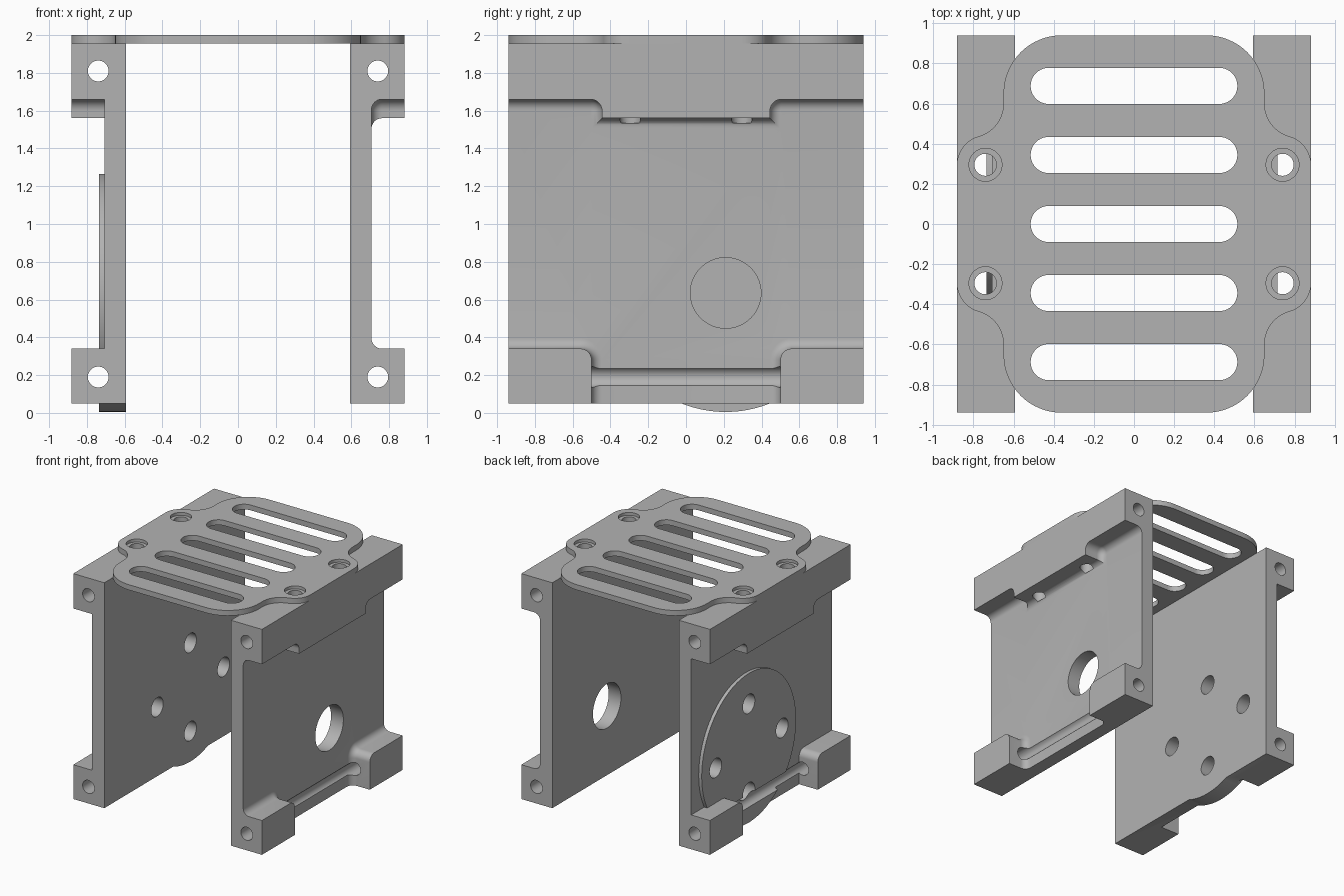
import bpy, bmesh, math
from mathutils import Matrix, Vector

cube = bpy.data.objects.get("Cube")
if cube:
    bpy.data.objects.remove(cube, do_unlink=True)

grey = bpy.data.materials.new("plain grey")
grey.use_nodes = True
grey.diffuse_color = (0.45, 0.45, 0.45, 1)
grey.node_tree.nodes["Principled BSDF"].inputs["Base Color"].default_value = grey.diffuse_color

INNER, FACE, OUTER = 0.592, 0.707, 0.882    # panel thickness positions
HALF, LOW, HIGH = 0.94, 0.05, 1.955         # panel half length, bottom, top
SCREW_X, SCREW_Y, SCREW_R = 0.74, 0.295, 0.055
AXLE_Y, AXLE_Z = 0.21, 0.635


def arc(cx, cy, r, start, end, n=10):
    angles = [math.radians(start + (end - start) * i / n) for i in range(n + 1)]
    return [(cx + r * math.cos(a), cy + r * math.sin(a)) for a in angles]


def loft(name, rings):
    """Closed solid through matching rings of 3D points."""
    bm = bmesh.new()
    rows = [[bm.verts.new(p) for p in ring] for ring in rings]
    for a, b in zip(rows, rows[1:]):
        for i in range(len(a)):
            j = (i + 1) % len(a)
            bm.faces.new((a[i], a[j], b[j], b[i]))
    bm.faces.new(rows[0])
    bm.faces.new(rows[-1])
    bmesh.ops.recalc_face_normals(bm, faces=bm.faces)
    mesh = bpy.data.meshes.new(name)
    bm.to_mesh(mesh)
    bm.free()
    mesh.materials.append(grey)
    obj = bpy.data.objects.new(name, mesh)
    bpy.context.collection.objects.link(obj)
    return obj


def cylinder(axis, start, length, r, sides=48):
    """Cylinder from a start point along x, y or z."""
    turn = Vector((0, 0, 1)).rotation_difference(Vector(axis)).to_matrix()
    circle = arc(0, 0, r, 0, 360, sides)[:-1]
    rings = [[Vector(start) + turn @ Vector((u, v, h)) for u, v in circle] for h in (0, length)]
    return loft("cylinder_helper", rings)


def along_x(outline, x):
    return [(x, y, z) for y, z in outline]


def combine(target, tools, operation):
    for tool in tools:
        mod = target.modifiers.new("combine", 'BOOLEAN')
        mod.operation, mod.solver, mod.object = operation, 'EXACT', tool
        tool.hide_render = True
    bpy.context.view_layer.update()
    result = bpy.data.meshes.new_from_object(
        target.evaluated_get(bpy.context.evaluated_depsgraph_get()))
    target.modifiers.clear()
    target.data = result
    for tool in tools:
        bpy.data.objects.remove(tool, do_unlink=True)


def finish(obj):
    bpy.ops.object.select_all(action='DESELECT')
    obj.select_set(True)
    bpy.context.view_layer.objects.active = obj
    bpy.ops.object.shade_smooth_by_angle(angle=math.radians(30))


def upper_flange(d):
    """Outline of the top flange, grown by d."""
    half = [(-HALF, 1.66 - d)] + arc(-0.505, 1.60, 0.06 - d, 90, 0) + [(-0.445 - d, 1.56 - d)]
    return half + [(-y, z) for y, z in reversed(half)] + [(HALF, HIGH), (-HALF, HIGH)]


def lower_foot(side):
    def outline(d):
        pts = [(-HALF, 0.34 + d)] + arc(-0.56, 0.28, 0.06 + d, 90, 0)
        pts += [(-0.5 + d, LOW), (-HALF, LOW)]
        return [(side * y, z) for y, z in pts]
    return outline


def panel(name, sign, fillet, extra):
    """Side wall with flange, feet and end holes."""
    rect = [(-HALF, LOW), (HALF, LOW), (HALF, HIGH), (-HALF, HIGH)]
    wall = loft(name, [along_x(rect, sign * x) for x in (INNER, FACE)])
    sections = [(0.65, fillet)]
    if fillet:
        for i in range(9):
            t = math.pi / 2 * i / 8
            sections.append((FACE + fillet * (1 - math.cos(t)), fillet * (1 - math.sin(t))))
    sections.append((OUTER, 0))
    blocks = [loft("block_helper", [along_x(shape(d), sign * x) for x, d in sections])
              for shape in (upper_flange, lower_foot(1), lower_foot(-1))]
    combine(wall, blocks + extra, 'UNION')
    # Long rod holes and short vertical screw holes
    holes = [cylinder((0, 1, 0), (sign * SCREW_X, -1, z), 2, SCREW_R) for z in (0.19, 1.81)]
    holes += [cylinder((0, 0, 1), (sign * SCREW_X, y, 1.535), 0.6, SCREW_R)
              for y in (-SCREW_Y, SCREW_Y)]
    combine(wall, holes, 'DIFFERENCE')
    return wall


# Panel with the bearing hole
left_panel = panel("left_panel", 1, 0.055, [])
combine(left_panel, [cylinder((1, 0, 0), (0.5, AXLE_Y, AXLE_Z), 0.5, 0.187, 64)], 'DIFFERENCE')
finish(left_panel)

# Panel with the round motor boss and its four bolt holes
boss = cylinder((1, 0, 0), (-0.735, AXLE_Y, AXLE_Z), 0.735 - INNER, 0.63, 128)
right_panel = panel("right_panel", -1, 0, [boss])
bolts = [(0.443, 0), (-0.443, 0), (0, 0.373), (0, -0.373)]
combine(right_panel, [cylinder((1, 0, 0), (-0.95, AXLE_Y + dy, AXLE_Z + dz), 0.5, 0.08)
                      for dy, dz in bolts], 'DIFFERENCE')
finish(right_panel)

# Top plate: one quarter of the outline, mirrored twice
quarter = arc(0.735, SCREW_Y, 0.147, 0, 74.4) + arc(0.82, 0.60, 0.17, 254.4, 180)
quarter += arc(0.36, 0.65, 0.29, 0, 90, 16)
half = quarter + [(-x, y) for x, y in reversed(quarter)]
outline = half + [(-x, -y) for x, y in half]
top_plate = loft("top_plate", [[(x, y, z) for x, y in outline] for z in (HIGH, 2.0)])

# Slots, screw holes and counterbores in the plate
cutters = []
for i in range(-2, 3):
    y = i * 0.344
    slot = arc(0.425, y, 0.09, -90, 90, 20) + arc(-0.425, y, 0.09, 90, 270, 20)
    cutters.append(loft("slot_helper", [[(u, v, z) for u, v in slot] for z in (1.9, 2.1)]))
for x in (-SCREW_X, SCREW_X):
    for y in (-SCREW_Y, SCREW_Y):
        cutters.append(cylinder((0, 0, 1), (x, y, 1.9), 0.2, SCREW_R))
        cutters.append(cylinder((0, 0, 1), (x, y, 1.975), 0.1, 0.082))
combine(top_plate, cutters, 'DIFFERENCE')
finish(top_plate)
